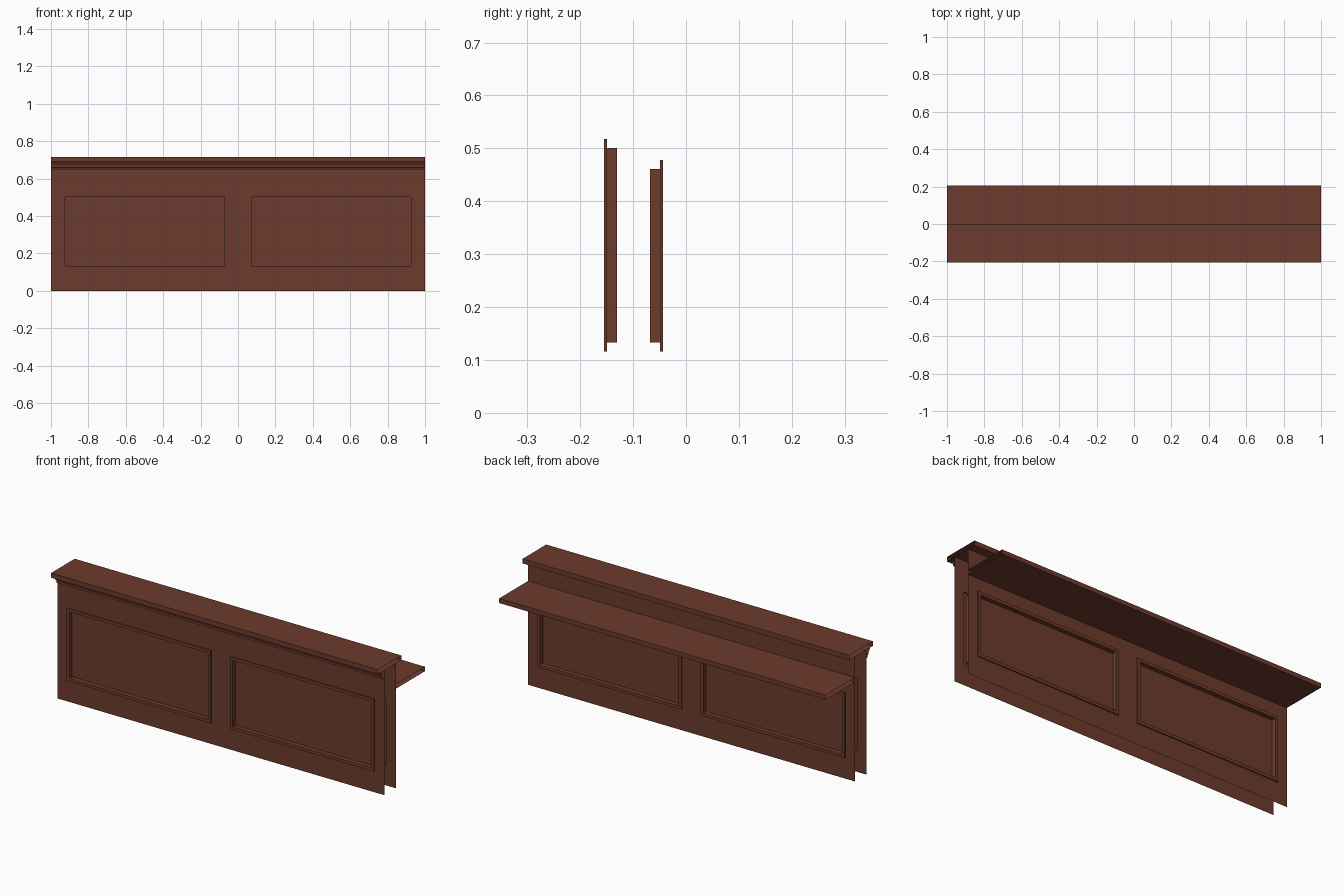
import bpy
import bmesh

if "Cube" in bpy.data.objects:
    bpy.data.objects.remove(bpy.data.objects["Cube"])

wood = bpy.data.materials.new("red_brown_wood")
wood.diffuse_color = (0.152, 0.044, 0.026, 1.0)
wood.use_nodes = True
wood.node_tree.nodes["Principled BSDF"].inputs["Base Color"].default_value = wood.diffuse_color


def finish(name, bm):
    me = bpy.data.meshes.new(name)
    bm.to_mesh(me)
    bm.free()
    me.materials.append(wood)
    ob = bpy.data.objects.new(name, me)
    bpy.context.collection.objects.link(ob)
    return ob


def extrude_profile(name, profile, closed=True):
    """Run a (y, z) profile along x, leaving the ends open."""
    bm = bmesh.new()
    rows = [[bm.verts.new((x, y, z)) for y, z in profile] for x in (-1, 1)]
    n = len(profile)
    for i in range(n if closed else n - 1):
        j = (i + 1) % n
        bm.faces.new((rows[0][i], rows[0][j], rows[1][j], rows[1][i]))
    if closed:
        bmesh.ops.recalc_face_normals(bm, faces=bm.faces)
    else:
        bmesh.ops.reverse_faces(bm, faces=bm.faces)
    return finish(name, bm)


def panelled_sheet(name, y, out, top, panel_top, recess):
    """Upright sheet with two framed, sunken panels; out is -1 or 1 in y."""
    bm = bmesh.new()
    xs = (-1, -0.941, -0.059, 0.059, 0.941, 1)
    zs = (0, 0.116, panel_top, top)

    def ring(x0, x1, z0, z1, inset, yy):
        x0, x1, z0, z1 = x0 + inset, x1 - inset, z0 + inset, z1 - inset
        return [bm.verts.new(p) for p in
                ((x0, yy, z0), (x1, yy, z0), (x1, yy, z1), (x0, yy, z1))]

    for i in range(5):
        for k in range(3):
            cell = (xs[i], xs[i + 1], zs[k], zs[k + 1])
            if not (k == 1 and i in (1, 3)):
                bm.faces.new(ring(*cell, 0, y))
                continue
            # raised bead, then a step down to the sunken panel
            steps = ((0, y), (0, y + out * 0.006), (0.017, y + out * 0.006),
                     (0.017, y - out * recess))
            rings = [ring(*cell, *s) for s in steps]
            for a, b in zip(rings, rings[1:]):
                for m in range(4):
                    n = (m + 1) % 4
                    bm.faces.new((a[m], a[n], b[n], b[m]))
            bm.faces.new(rings[-1])
    bmesh.ops.remove_doubles(bm, verts=bm.verts, dist=0.0001)
    if out > 0:
        bmesh.ops.reverse_faces(bm, faces=bm.faces)
    return finish(name, bm)


# Upright sheets
panelled_sheet("front_panelling", -0.149, -1, 0.69, 0.518, 0.019)
panelled_sheet("back_panelling", -0.049, 1, 0.69, 0.478, 0.019)

# Top ledge and lower work shelf
extrude_profile("top_ledge", [(-0.206, 0.69), (0, 0.69), (0, 0.716), (-0.206, 0.716)])
extrude_profile("back_shelf", [(-0.049, 0.55), (0.206, 0.55), (0.206, 0.575), (-0.049, 0.575)])

# Stepped moulding under the front of the ledge
extrude_profile("front_moulding", [(-0.149, 0.645), (-0.16, 0.645), (-0.16, 0.657),
                                   (-0.167, 0.66), (-0.17, 0.672), (-0.182, 0.69)], closed=False)
